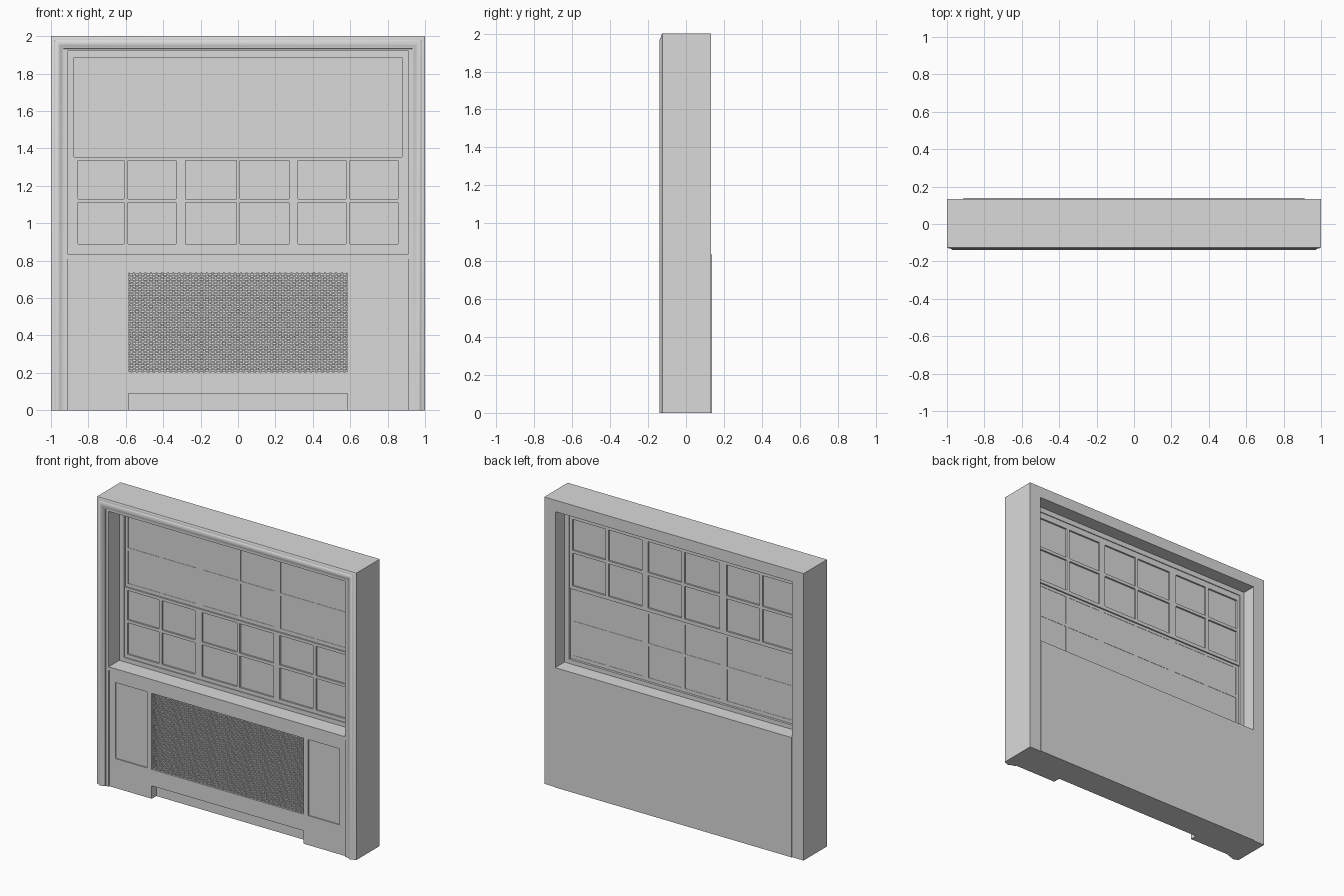
import bpy, bmesh

if "Cube" in bpy.data.objects:
    bpy.data.objects.remove(bpy.data.objects["Cube"])

# Single painted finish
paint = bpy.data.materials.new("grey_paint")
paint.use_nodes = True
colour = (0.7, 0.7, 0.7, 1)
paint.diffuse_color = colour
paint.node_tree.nodes["Principled BSDF"].inputs["Base Color"].default_value = colour


def finish(name, bm):
    bmesh.ops.recalc_face_normals(bm, faces=bm.faces)
    mesh = bpy.data.meshes.new(name)
    bm.to_mesh(mesh)
    bm.free()
    mesh.materials.append(paint)
    obj = bpy.data.objects.new(name, mesh)
    bpy.context.collection.objects.link(obj)
    return obj


def add_prism(bm, outline, y0, y1):
    """Extrude an x-z outline from y0 to y1."""
    front = [bm.verts.new((x, y0, z)) for x, z in outline]
    back = [bm.verts.new((x, y1, z)) for x, z in outline]
    bm.faces.new(front)
    bm.faces.new(back[::-1])
    n = len(outline)
    for i in range(n):
        j = (i + 1) % n
        bm.faces.new((front[i], back[i], back[j], front[j]))


def boxes(name, items, y0, y1):
    """Boxes given as (x0, x1, z0, z1), sharing one depth."""
    bm = bmesh.new()
    for x0, x1, z0, z1 in items:
        add_prism(bm, [(x0, z0), (x1, z0), (x1, z1), (x0, z1)], y0, y1)
    return finish(name, bm)


def arch(name, x, z, inner_x, inner_z, foot, y0, y1):
    """Upside-down U of one piece."""
    bm = bmesh.new()
    add_prism(bm, [(-x, foot), (-x, z), (x, z), (x, foot), (inner_x, foot),
                   (inner_x, inner_z), (-inner_x, inner_z), (-inner_x, foot)], y0, y1)
    return finish(name, bm)


FRONT, BACK = -0.125, 0.133
OPEN_X, OPEN_TOP, SILL = 0.912, 1.92, 0.835

# Deep surround of posts and head
arch("surround", 1, 2, OPEN_X, OPEN_TOP, 0, FRONT, BACK)

# Mitred casing swept around the front edge: (inset, y)
profile = [(0, FRONT), (0.008, -0.13), (0.02, -0.132), (0.026, -0.137), (0.036, -0.14),
           (0.046, -0.138), (0.054, -0.132), (0.066, -0.13), (0.068, FRONT)]
bm = bmesh.new()
rings = []
for sx, top in ((-1, 0), (-1, 1), (1, 1), (1, 0)):
    rings.append([bm.verts.new((sx * (1 - d), y, (2 - d) * top)) for d, y in profile])
for a, b in zip(rings, rings[1:]):
    for i in range(len(profile)):
        j = (i + 1) % len(profile)
        bm.faces.new((a[i], a[j], b[j], b[i]))
bm.faces.new(rings[0])
bm.faces.new(rings[-1])
casing = finish("casing", bm)
bpy.context.view_layer.objects.active = casing
casing.select_set(True)
bpy.ops.object.shade_smooth_by_angle()
casing.select_set(False)

# Lower cabinet: solid back, then a front of stiles and rails
FACE, INSIDE = -0.115, -0.065
GX, G0, G1 = 0.585, 0.205, 0.735
P0, P1 = 0.622, 0.865
KICK, CAB_TOP = 0.09, 0.81
boxes("cabinet_back", [(-OPEN_X, OPEN_X, 0, SILL)], INSIDE, 0.138)
front = [(-GX, GX, KICK, G0), (-GX, GX, G1, CAB_TOP)]
for s in (-1, 1):
    for a, b in ((GX, P0), (P1, OPEN_X)):
        front.append((*sorted((s * a, s * b)), 0, CAB_TOP))
    lo, hi = sorted((s * P0, s * P1))
    front += [(lo, hi, 0, G0), (lo, hi, G1, CAB_TOP)]
boxes("cabinet_front", front, FACE, INSIDE)
boxes("side_panels", [(-P1, -P0, G0, G1), (P0, P1, G0, G1)], FACE + 0.008, INSIDE)
boxes("sill", [(-OPEN_X, OPEN_X, CAB_TOP, SILL)], -0.122, INSIDE)

# Grille of crossed slanting bars
slope, pitch, half = 0.6, 0.03, 0.0055
run = (G1 - G0) / slope
bm = bmesh.new()
for s in (-1, 1):
    start = -GX - run + pitch / 2
    while start < GX:
        x0, x1 = max(-GX, start), min(GX, start + run)
        z0, z1 = G0 + slope * (x0 - start), G0 + slope * (x1 - start)
        if x1 - x0 > pitch / 4:
            add_prism(bm, [(s * (x0 - half), z0), (s * (x0 + half), z0),
                           (s * (x1 + half), z1), (s * (x1 - half), z1)],
                      FACE + 0.008, FACE + 0.016)
        start += pitch
finish("grille", bm)

# Window frame in two steps
W = 0.877
WTOP, WBOT, RAIL = 1.885, 0.865, 1.355
arch("window_frame", OPEN_X, OPEN_TOP, W, WTOP, SILL, -0.004, 0.036)
boxes("window_sill_rail", [(-W, W, SILL, WBOT)], -0.004, 0.036)
GLASS0, GLASS1 = 0.014, 0.018
boxes("glass", [(-W, W, WBOT, WTOP)], GLASS0, GLASS1)

# Sash bars: shared columns, rows per sash
columns = [(-W, -0.855), (-0.61, -0.588), (-0.332, -0.28), (-0.008, 0.012),
           (0.274, 0.32), (0.577, 0.6), (0.855, W)]


def sash(name, z0, z1, rows, y0, y1):
    bars = [(a, b, z0, z1) for a, b in columns]
    for (_, left), (right, _) in zip(columns, columns[1:]):
        bars += [(left, right, a, b) for a, b in rows]
    boxes(name, bars, y0, y1)


sash("lower_sash", WBOT, RAIL, [(WBOT, 0.89), (1.11, 1.13), (1.335, RAIL)],
     0.002, GLASS1 + 0.002)
sash("upper_sash", RAIL, WTOP, [(RAIL, 1.38), (1.607, 1.628), (1.843, WTOP)],
     GLASS0 - 0.002, 0.03)
